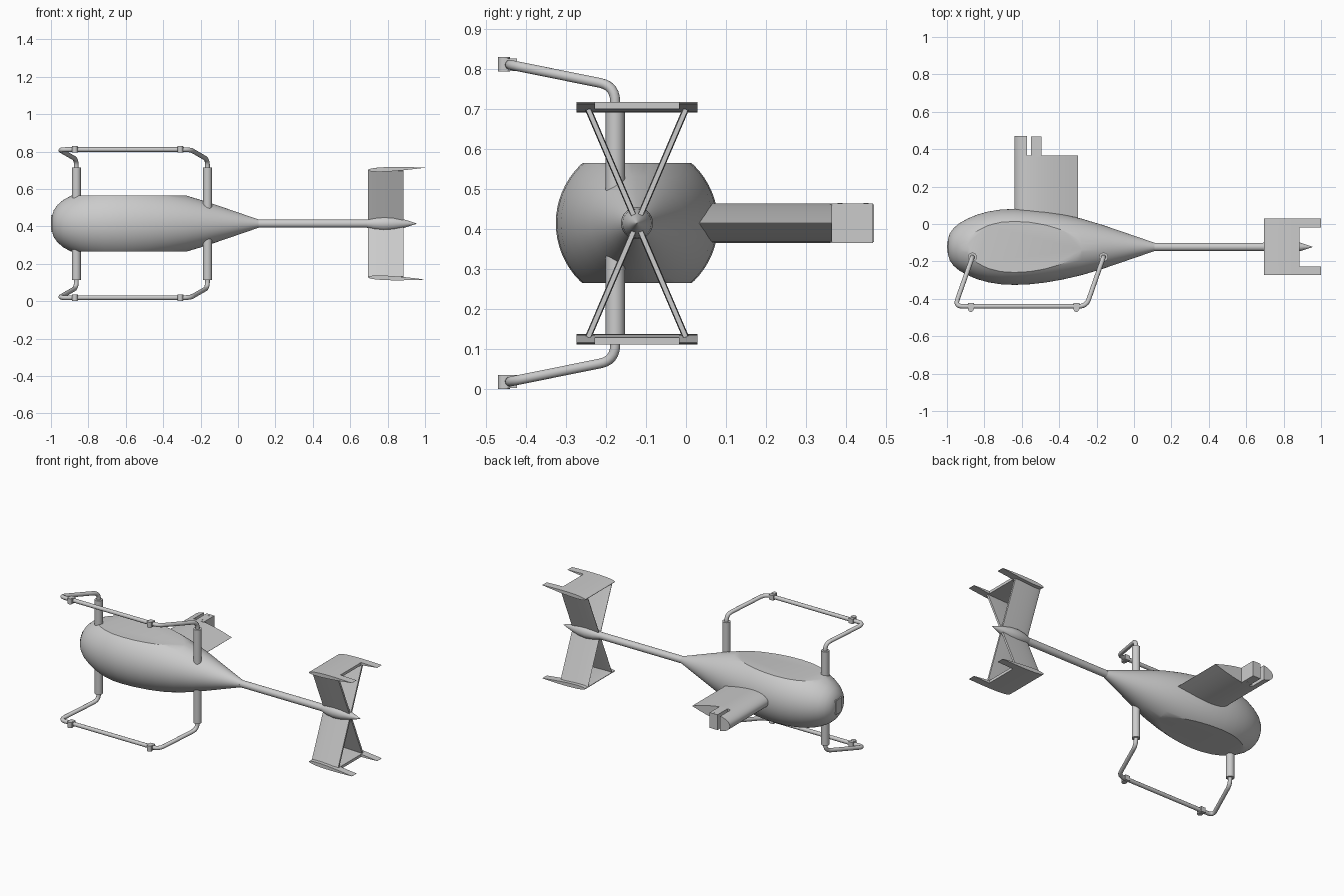
import bpy, bmesh, math
from mathutils import Vector

if "Cube" in bpy.data.objects:
    bpy.data.objects.remove(bpy.data.objects["Cube"])

CY, CZ = -0.1225, 0.415          # fuselage axis


def finish(name, bm, smooth=True):
    bmesh.ops.recalc_face_normals(bm, faces=bm.faces)
    me = bpy.data.meshes.new(name)
    bm.to_mesh(me)
    bm.free()
    ob = bpy.data.objects.new(name, me)
    bpy.context.collection.objects.link(ob)
    if smooth:
        bpy.ops.object.select_all(action='DESELECT')
        bpy.context.view_layer.objects.active = ob
        ob.select_set(True)
        bpy.ops.object.shade_smooth_by_angle(angle=math.radians(30))
    return ob


def revolve(name, profile, segs, flat=None):
    """Revolve (x, radius) points about the fuselage axis, optionally cut flat above and below."""
    bm = bmesh.new()
    rings = [[bm.verts.new((x, CY + r * math.cos(2 * math.pi * i / segs),
                            CZ + r * math.sin(2 * math.pi * i / segs)))
              for i in range(segs)] for x, r in profile]
    for a, b in zip(rings, rings[1:]):
        for i in range(segs):
            j = (i + 1) % segs
            bm.faces.new((a[i], a[j], b[j], b[i]))
    bm.faces.new(rings[0])
    bm.faces.new(rings[-1])
    if flat:
        for s in (1, -1):
            geom = bm.verts[:] + bm.edges[:] + bm.faces[:]
            bmesh.ops.bisect_plane(bm, geom=geom, plane_co=(0, 0, CZ + s * flat),
                                   plane_no=(0, 0, s), clear_outer=True)
            bmesh.ops.holes_fill(bm, edges=[e for e in bm.edges if e.is_boundary], sides=0)
    return finish(name, bm)


def airfoil(chord, thick, cut=1.0, rise=0.0, n=14):
    """Symmetric wing section, truncated at a fraction of the chord."""
    top = []
    for i in range(n + 1):
        t = cut * (i / n) ** 2
        h = 5 * thick * (0.2969 * t ** .5 - 0.126 * t - 0.3516 * t**2 + 0.2843 * t**3 - 0.1036 * t**4)
        top.append((t * chord, max(h, 0.0005), rise * t))
    return ([(x, h + c) for x, h, c in top] + [(x, c - h) for x, h, c in reversed(top[1:])])


def prism(name, outline, origin, axis, up):
    origin, axis, up = Vector(origin), Vector(axis), Vector(up).normalized()
    bm = bmesh.new()
    a = [bm.verts.new(origin + Vector((x, 0, 0)) + up * t) for x, t in outline]
    b = [bm.verts.new(v.co + axis) for v in a]
    bm.faces.new(a)
    bm.faces.new(b)
    for i in range(len(a)):
        j = (i + 1) % len(a)
        bm.faces.new((a[i], a[j], b[j], b[i]))
    return finish(name, bm)


def box(name, lo, hi):
    bm = bmesh.new()
    bmesh.ops.create_cube(bm, size=1)
    for v in bm.verts:
        v.co = Vector([(l + h) / 2 + c * (h - l) for l, h, c in zip(lo, hi, v.co)])
    return finish(name, bm, False)


def rod(name, centre, r, depth, segs=24):
    bm = bmesh.new()
    bmesh.ops.create_cone(bm, cap_ends=True, segments=segs, radius1=r, radius2=r, depth=depth)
    bmesh.ops.translate(bm, verts=bm.verts, vec=centre)
    return finish(name, bm)


def tube(name, corners, r, fillet):
    """Bent pipe: corners rounded with quadratic fillets."""
    p = [Vector(c) for c in corners]
    pts = [p[0]]
    for a, b, c in zip(p, p[1:], p[2:]):
        s, e = b + (a - b).normalized() * fillet, b + (c - b).normalized() * fillet
        for i in range(7):
            t = i / 6
            pts.append(s * (1 - t)**2 + b * 2 * t * (1 - t) + e * t * t)
    pts.append(p[-1])
    cu = bpy.data.curves.new(name, 'CURVE')
    cu.dimensions = '3D'
    cu.bevel_depth, cu.bevel_resolution, cu.use_fill_caps = r, 4, True
    sp = cu.splines.new('POLY')
    sp.points.add(len(pts) - 1)
    for q, v in zip(sp.points, pts):
        q.co = (*v, 1)
    ob = bpy.data.objects.new(name, cu)
    bpy.context.collection.objects.link(ob)


# Fuselage, nose plate, boom and tail spindle
revolve("fuselage", [(-0.995, 0.04), (-0.985, 0.072), (-0.965, 0.1), (-0.935, 0.126), (-0.89, 0.151),
                     (-0.84, 0.172), (-0.78, 0.189), (-0.71, 0.2), (-0.64, 0.203), (-0.56, 0.2),
                     (-0.47, 0.19), (-0.38, 0.174), (-0.28, 0.151), (-0.17, 0.118), (-0.05, 0.077),
                     (0.11, 0.022)], 64, flat=0.15)
box("nose_plate", (-1.0, CY - 0.03, CZ - 0.045), (-0.96, CY + 0.03, CZ + 0.045))
revolve("tail_boom", [(0.08, 0.022), (0.72, 0.022)], 32)
revolve("tail_spindle", [(0.69, 0.022), (0.73, 0.034), (0.78, 0.04), (0.83, 0.036), (0.89, 0.022),
                         (0.955, 0.001)], 32)

# Side wing with leading stub and hinge bracket
wing_x = -0.64
prism("wing", airfoil(0.34, 0.098), (wing_x, CY, CZ), (0, 0.365 - CY, 0), (0, 0, 1))
prism("wing_tip_stub", airfoil(0.34, 0.098, cut=0.2), (wing_x, 0.36, CZ), (0, 0.11, 0), (0, 0, 1))
box("hinge_bracket", (-0.55, 0.36, CZ - 0.049), (-0.495, 0.467, CZ + 0.049))
for y in (0.385, 0.45):
    rod("hinge_bolt", (-0.522, y, CZ), 0.006, 0.1, 12)

# Tail: crossed fins and notched end plates
for s in (1, -1):
    for side in (1, -1):
        d = Vector((0, side * 0.122, s * 0.285))
        prism("tail_fin", airfoil(0.305, 0.016, cut=0.625), (0.695, CY, CZ), d,
              Vector((1, 0, 0)).cross(d))
        y0 = CY + side * 0.105
        prism("end_plate_prong", airfoil(0.305, 0.024, rise=0.013), (0.695, y0, CZ + s * 0.286),
              (0, side * 0.046, 0), (0, 0, s))
    prism("end_plate", airfoil(0.305, 0.024, cut=0.625, rise=0.013), (0.695, CY - 0.105, CZ + s * 0.286),
          (0, 0.21, 0), (0, 0, s))

# Landing gear: sleeves through the body, bent skid pipes and clamps
fx, rx, gy = -0.864, -0.163, -0.177
for x in (fx, rx):
    rod("gear_sleeve", (x, gy, CZ), 0.024, 0.602, 32)
for s in (1, -1):
    top = CZ + s * 0.396
    knee = CZ + s * 0.343
    tube("skid_pipe", [(fx, gy, CZ + s * 0.28), (fx, gy, knee), (-0.957, -0.44, top),
                       (-0.255, -0.44, top), (rx, gy, knee), (rx, gy, CZ + s * 0.28)], 0.0125, 0.04)
    for x in (-0.872, -0.308):
        box("skid_clamp", (x - 0.016, -0.456, top - 0.016), (x + 0.016, -0.423, top + 0.016))
        rod("clamp_eye", (x, -0.455, top + s * 0.001), 0.015, 0.036, 20)
